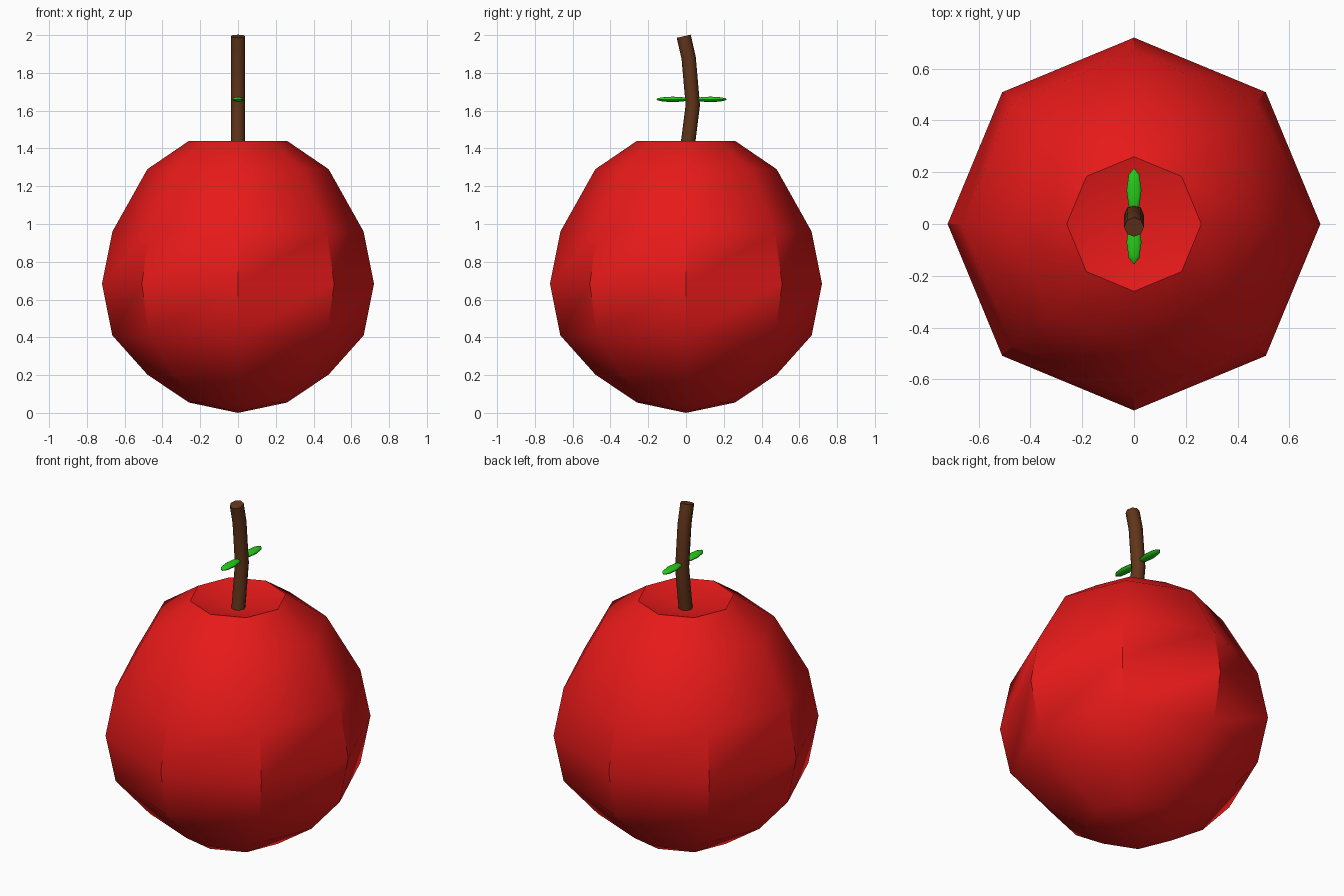
import bpy, bmesh, math
from mathutils import Vector, Matrix

if "Cube" in bpy.data.objects:
    bpy.data.objects.remove(bpy.data.objects["Cube"])


def finish(bm, name, color, angle):
    bmesh.ops.recalc_face_normals(bm, faces=bm.faces)
    me = bpy.data.meshes.new(name)
    bm.to_mesh(me)
    bm.free()
    ob = bpy.data.objects.new(name, me)
    bpy.context.collection.objects.link(ob)
    mat = bpy.data.materials.new(name + "_color")
    mat.diffuse_color = (*color, 1)
    mat.use_nodes = True
    mat.node_tree.nodes["Principled BSDF"].inputs["Base Color"].default_value = mat.diffuse_color
    me.materials.append(mat)
    bpy.ops.object.select_all(action='DESELECT')
    ob.select_set(True)
    bpy.context.view_layer.objects.active = ob
    bpy.ops.object.shade_smooth_by_angle(angle=math.radians(angle))
    return ob


def skin(bm, rings):
    for a, b in zip(rings, rings[1:]):
        n = len(a)
        for i in range(n):
            bm.faces.new((a[i], a[(i + 1) % n], b[(i + 1) % n], b[i]))


def fan(bm, ring, tip):
    v = bm.verts.new(tip)
    for i in range(len(ring)):
        bm.faces.new((ring[i], ring[(i + 1) % len(ring)], v))


N = 8
circle = [(math.cos(math.tau * i / N), math.sin(math.tau * i / N)) for i in range(N)]

# Fruit body: eight-sided lathe with a dimple on top
profile = [(0.26, 0.055), (0.48, 0.203), (0.665, 0.41), (0.72, 0.683),
           (0.665, 0.96), (0.48, 1.29), (0.26, 1.44)]
bm = bmesh.new()
rings = [[bm.verts.new((r * c, r * s, z)) for c, s in circle] for r, z in profile]
skin(bm, rings)
fan(bm, rings[0], (0, 0, 0))
fan(bm, rings[-1], (0, 0, 1.37))
finish(bm, "fruit_body", (0.8, 0.01, 0.01), 40)

# Stem: bent eight-sided tube
path = [Vector((0, y, z)) for y, z in
        [(-0.005, 1.32), (0.012, 1.44), (0.036, 1.63), (0.014, 1.88), (-0.012, 1.994)]]
bm = bmesh.new()
rings = []
for i, p in enumerate(path):
    t = (path[min(i + 1, len(path) - 1)] - path[max(i - 1, 0)]).normalized()
    side = Vector((1, 0, 0))
    up = t.cross(side)
    rings.append([bm.verts.new(p + 0.038 * (c * side + s * up)) for c, s in circle])
skin(bm, rings)
bm.faces.new(rings[0])
bm.faces.new(rings[-1])
finish(bm, "stem", (0.12, 0.035, 0.01), 46)

# Leaves: flattened spheres on both sides of the stem
for name, y in (("front_leaf", -0.07), ("back_leaf", 0.13)):
    bm = bmesh.new()
    bmesh.ops.create_uvsphere(bm, u_segments=8, v_segments=8, radius=1)
    bm.transform(Matrix.Translation((0, y, 1.66))
                 @ Matrix.Diagonal((0.029, 0.086, 0.014, 1)))
    finish(bm, name, (0.02, 0.6, 0.01), 40)
